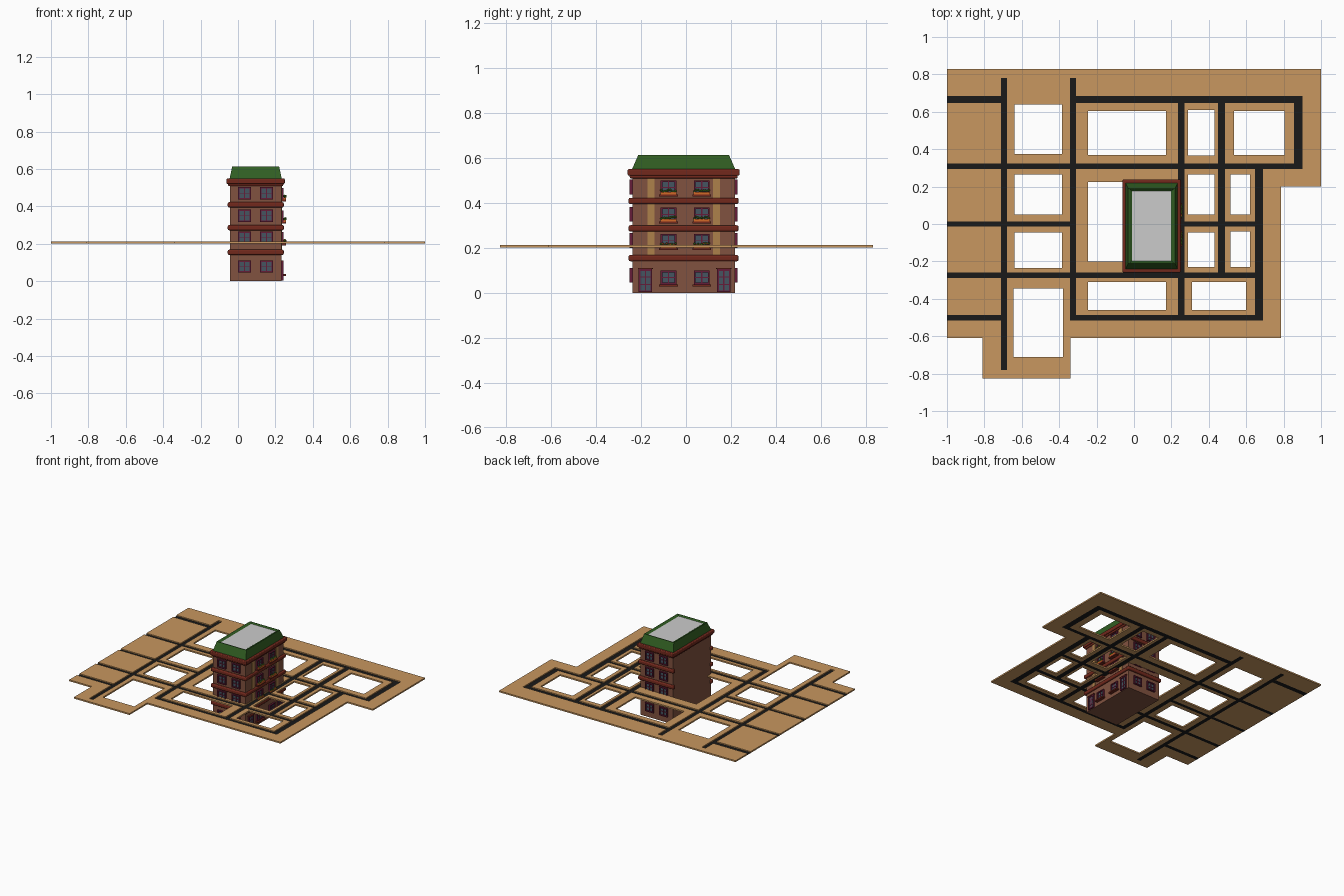
import bpy, bmesh, random
from mathutils import Matrix, Vector

if "Cube" in bpy.data.objects:
    bpy.data.objects.remove(bpy.data.objects["Cube"])

random.seed(3)
# Building body limits
X0, X1, Y0, Y1 = -0.043, 0.232, -0.238, 0.217


def mat(name, rgb):
    m = bpy.data.materials.new(name)
    m.diffuse_color = (*rgb, 1)
    m.use_nodes = True
    m.node_tree.nodes["Principled BSDF"].inputs["Base Color"].default_value = m.diffuse_color
    return m


TAN = mat("pavement", (0.58, 0.31, 0.115))
ASPHALT = mat("asphalt", (0.01, 0.01, 0.01))
BRICK = mat("brick", (0.22, 0.085, 0.05))
RED = mat("red_trim", (0.17, 0.022, 0.012))
GREEN = mat("roof_green", (0.03, 0.11, 0.016))
PLUM = mat("plum_frame", (0.13, 0.012, 0.04))
GLASS = mat("glass", (0.06, 0.09, 0.12))
GOLD = mat("gold_stone", (0.42, 0.22, 0.07))
LEAF = mat("leaf", (0.08, 0.25, 0.02))
BLOOM = mat("bloom", (0.65, 0.14, 0.02))


def finish(name, bm, material=None, bevel=0):
    bmesh.ops.recalc_face_normals(bm, faces=bm.faces)
    me = bpy.data.meshes.new(name)
    bm.to_mesh(me)
    bm.free()
    ob = bpy.data.objects.new(name, me)
    bpy.context.collection.objects.link(ob)
    if material:
        me.materials.append(material)
    if bevel:
        b = ob.modifiers.new("bevel", 'BEVEL')
        b.width, b.segments = bevel, 3
    return ob


def add_box(bm, lo, hi):
    lo, hi = Vector(lo), Vector(hi)
    m = Matrix.Translation((lo + hi) / 2) @ Matrix.Diagonal((*(hi - lo), 1))
    bmesh.ops.create_cube(bm, size=1, matrix=m)


def wall_box(bm, side, u0, u1, z0, z1, out, inner=-0.004):
    """Box lying on one facade: u runs along the wall, out is its projection."""
    if side == "front":
        add_box(bm, (u0, Y0 - out, z0), (u1, Y0 - inner, z1))
    elif side == "back":
        add_box(bm, (u0, Y1 + inner, z0), (u1, Y1 + out, z1))
    else:
        add_box(bm, (X1 + inner, u0, z0), (X1 + out, u1, z1))


# Street plate: rectangles as (x0, y0, x1, y1)
land = [(-1, -.61, .785, .83), (.785, .2, 1, .83), (-.81, -.825, -.34, -.61)]
roads = [(-1, .647, -.68, .684), (-.343, .647, .9, .684), (-1, .294, .9, .323),
         (-1, -.013, -.31, .013), (.235, -.013, .69, .013), (-1, -.289, .69, -.26),
         (-1, -.517, -.68, -.487), (-.343, -.517, .69, -.487),
         (-.711, -.78, -.68, .78), (-.343, -.517, -.31, .78), (.235, -.517, .27, .684),
         (.45, -.289, .487, .684), (.647, -.517, .69, .323), (.855, .294, .9, .684)]
lots = [(-.64, .375, -.385, .64), (-.64, .05, -.385, .265), (-.64, -.235, -.385, -.045),
        (-.645, -.71, -.38, -.345), (-.245, .37, .17, .605), (-.245, -.2, .17, .225),
        (-.245, -.46, .17, -.31), (.29, .365, .43, .61), (.535, .37, .805, .605),
        (.29, .05, .43, .265), (.515, .05, .62, .265), (.29, -.23, .43, -.045),
        (.515, -.23, .62, -.04), (.31, -.46, .6, -.31)]
rects = land + roads + lots
xs = sorted({v for r in rects for v in (r[0], r[2])})
ys = sorted({v for r in rects for v in (r[1], r[3])})


def inside(group, x, y):
    return any(a < x < c and b < y < d for a, b, c, d in group)


def plate(name, test, z0, z1, material):
    bm = bmesh.new()
    for a, c in zip(xs, xs[1:]):
        for b, d in zip(ys, ys[1:]):
            if test((a + c) / 2, (b + d) / 2):
                bm.faces.new([bm.verts.new((x, y, z0)) for x, y in ((a, b), (c, b), (c, d), (a, d))])
    bmesh.ops.remove_doubles(bm, verts=bm.verts, dist=1e-5)
    geo = bmesh.ops.extrude_face_region(bm, geom=bm.faces[:], use_keep_orig=True)["geom"]
    bmesh.ops.translate(bm, vec=(0, 0, z1 - z0), verts=[g for g in geo if isinstance(g, bmesh.types.BMVert)])
    finish(name, bm, material)


plate("pavement", lambda x, y: inside(land, x, y) and not inside(roads, x, y) and not inside(lots, x, y),
      .201, .212, TAN)
plate("roads", lambda x, y: inside(roads, x, y), .201, .204, ASPHALT)

# Brick body
bm = bmesh.new()
add_box(bm, (X0, Y0, 0), (X1, Y1, .55))
finish("brick_body", bm, BRICK)

# Rounded floor bands on the three street sides
bm = bmesh.new()
for z in (.154, .286, .408):
    for a, b in ((Y0 - .017, Y0 + .01), (Y1 - .01, Y1 + .016)):
        add_box(bm, (X0 - .012, a, z - .014), (X1 + .013, b, z + .014))
    add_box(bm, (X1 - .01, Y0, z - .0138), (X1 + .0128, Y1, z + .0138))
finish("floor_bands", bm, RED, .008)

# Stepped top cornice
bm = bmesh.new()
add_box(bm, (X0 - .01, Y0 - .012, .508), (X1 + .01, Y1 + .012, .525))
add_box(bm, (X0 - .018, Y0 - .021, .52), (X1 + .018, Y1 + .021, .549))
finish("top_cornice", bm, RED, .006)

# Mansard roof with raised rim, and the grey deck inside it
bm = bmesh.new()
rings = []
for dx, dy, z in ((.002, .002, .548), (-.012, -.026, .612), (-.02, -.03, .612), (-.034, -.042, .603)):
    a, b, c, d = X0 - dx, X1 + dx, Y0 - dy, Y1 + dy
    rings.append([bm.verts.new((x, y, z)) for x, y in ((a, c), (b, c), (b, d), (a, d))])
for r, s in zip(rings, rings[1:]):
    for i in range(4):
        j = (i + 1) % 4
        bm.faces.new((r[i], r[j], s[j], s[i]))
finish("mansard_roof", bm, GREEN)
bm = bmesh.new()
add_box(bm, (X0 + .033, Y0 + .041, .596), (X1 - .033, Y1 - .041, .604))
finish("roof_deck", bm)

# Windows, doors, sills, pilasters and planters
frames, glass, sills, gold = (bmesh.new() for _ in range(4))
planters, leaves, blooms = (bmesh.new() for _ in range(3))


def opening(side, u, z0, w, h, out=.012, rows=2):
    a, b, z1, t = u - w / 2, u + w / 2, z0 + h, .008
    wall_box(glass, side, a + .003, b - .003, z0 + .003, z1 - .003, .004)
    for p, q in ((a, a + t), (b - t, b)):
        wall_box(frames, side, p, q, z0, z1, out)
    for p, q in ((z0, z0 + t), (z1 - t, z1)):
        wall_box(frames, side, a + t, b - t, p, q, out)
    wall_box(frames, side, u - .003, u + .003, z0 + t, z1 - t, out * .7)
    for i in range(1, rows):
        z = z0 + h * i / rows
        wall_box(frames, side, a + t, b - t, z - .002, z + .002, out * .6)


floors = (.045, .2, .317, .437)
for z in floors:
    for side in ("front", "back"):
        for u in (.034, .153):
            opening(side, u, z, .07, .065)
for k, z in enumerate(floors):
    for u in (-.078, .07):
        z0 = z if k else .037
        opening("right", u, z0, .07, .062)
        wall_box(sills, "right", u - .042, u + .042, z0 - .01, z0, .024)
        if k:
            # Planter with foliage or flowers
            wall_box(planters, "right", u - .036, u + .036, z0, z0 + .01, .024, .012)
            for i in range(9):
                p = (X1 + .018 + random.uniform(-.003, .005), u - .032 + .008 * i,
                     z0 + .012 + random.uniform(0, .008))
                bush = blooms if k == 1 and i % 2 else leaves
                bmesh.ops.create_icosphere(bush, subdivisions=1, radius=.0055, matrix=Matrix.Translation(p))
for u in (-.18, .168):
    opening("right", u, .003, .06, .102, .01, 3)
    wall_box(sills, "right", u - .034, u + .034, .105, .111, .012)
for u in (-.155, .135):
    for a, b in ((.168, .272), (.3, .394), (.422, .508)):
        wall_box(gold, "right", u - .015, u + .015, a, b, .004)
finish("window_and_door_frames", frames, PLUM)
finish("window_glass", glass, GLASS)
finish("sills_and_lintels", sills, RED)
finish("gold_pilasters", gold, GOLD)
finish("planter_boxes", planters, BLOOM)
finish("planter_leaves", leaves, LEAF)
finish("planter_flowers", blooms, BLOOM)
